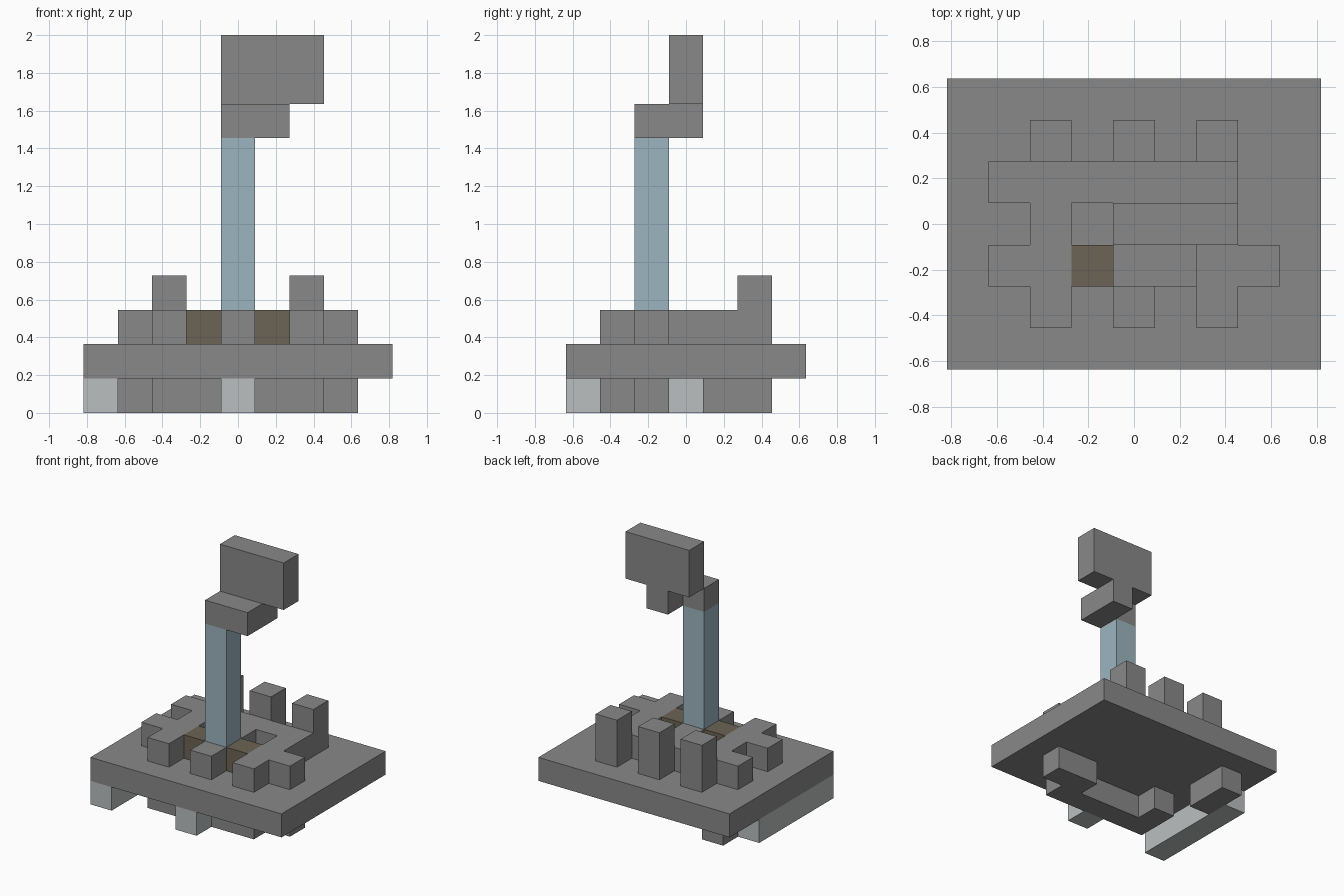
import bpy
import bmesh
from mathutils import Vector

cube = bpy.data.objects.get("Cube")
if cube:
    bpy.data.objects.remove(cube, do_unlink=True)

U = 2 / 11  # edge of one building cell


def material(name, rgb):
    mat = bpy.data.materials.new(name)
    mat.use_nodes = True
    color = (*rgb, 1)
    mat.diffuse_color = color
    mat.node_tree.nodes["Principled BSDF"].inputs["Base Color"].default_value = color
    return mat


stone = material("stone grey", (0.25, 0.25, 0.25))
pale = material("pale grey", (0.49, 0.52, 0.52))
blue = material("dusty blue", (0.33, 0.46, 0.52))
brown = material("earth brown", (0.15, 0.127, 0.09))


def box(x, y, z):
    """Cells of a box, each argument an inclusive (first, last) range."""
    return {(i, j, k) for i in range(x[0], x[1] + 1)
            for j in range(y[0], y[1] + 1) for k in range(z[0], z[1] + 1)}


def plan(rows, level, left=-3, back=2):
    """Cells of one level drawn as a floor plan, back row first."""
    return {(left + c, back - r, level) for r, row in enumerate(rows)
            for c, mark in enumerate(row) if mark == "#"}


def part(name, mat, cells):
    """Turn cells into one outer shell with flat merged faces."""
    bm = bmesh.new()
    for cell in cells:
        centre = Vector(cell) + Vector((0, 0, 0.5))
        for axis in range(3):
            for sign in (-1, 1):
                step = Vector((0, 0, 0))
                step[axis] = sign
                if tuple(int(v) for v in Vector(cell) + step) in cells:
                    continue
                a, b = Vector((0, 0, 0)), Vector((0, 0, 0))
                a[(axis + 1) % 3] = 0.5
                b[(axis + 2) % 3] = 0.5 * sign
                mid = centre + step / 2
                bm.faces.new([bm.verts.new((mid + p) * U)
                              for p in (-a - b, a - b, a + b, b - a)])
    bmesh.ops.remove_doubles(bm, verts=bm.verts, dist=0.001)
    bmesh.ops.dissolve_limit(bm, angle_limit=0.01, verts=bm.verts, edges=bm.edges)
    mesh = bpy.data.meshes.new(name)
    bm.to_mesh(mesh)
    bm.free()
    mesh.materials.append(mat)
    obj = bpy.data.objects.new(name, mesh)
    bpy.context.collection.objects.link(obj)


# Underside supports
part("front_support", stone, box((-2, 2), (-2, -2), (0, 0))
     | box((2, 3), (-1, -1), (0, 0)) | box((-2, -2), (-1, -1), (0, 0)))
part("back_support", stone, box((-3, -3), (1, 2), (0, 0)))
part("side_rail", pale, box((-4, -4), (-3, 1), (0, 0)))
part("front_foot", pale, box((0, 0), (-3, -3), (0, 0)))

# Broad base slab
part("base_plate", stone, box((-4, 4), (-3, 3), (1, 1)))

# Low maze of walls with three back posts
walls = plan(["_#_#_#_",
              "######_",
              "_#_#_#_",
              "##___##",
              "_#_#_#_"], 2)
posts = {(x, 2, 3) for x in (-2, 0, 2)}
part("walls_and_posts", stone, walls | posts)
part("pillar_footing", brown, box((-1, 1), (-1, -1), (2, 2)))

# Pillar and its offset head
part("pillar", blue, box((0, 0), (-1, -1), (3, 7)))
part("bracket", stone, box((0, 1), (-1, -1), (8, 8)) | box((1, 1), (0, 0), (8, 8)))
part("head_block", stone, box((0, 2), (0, 0), (9, 10)))
